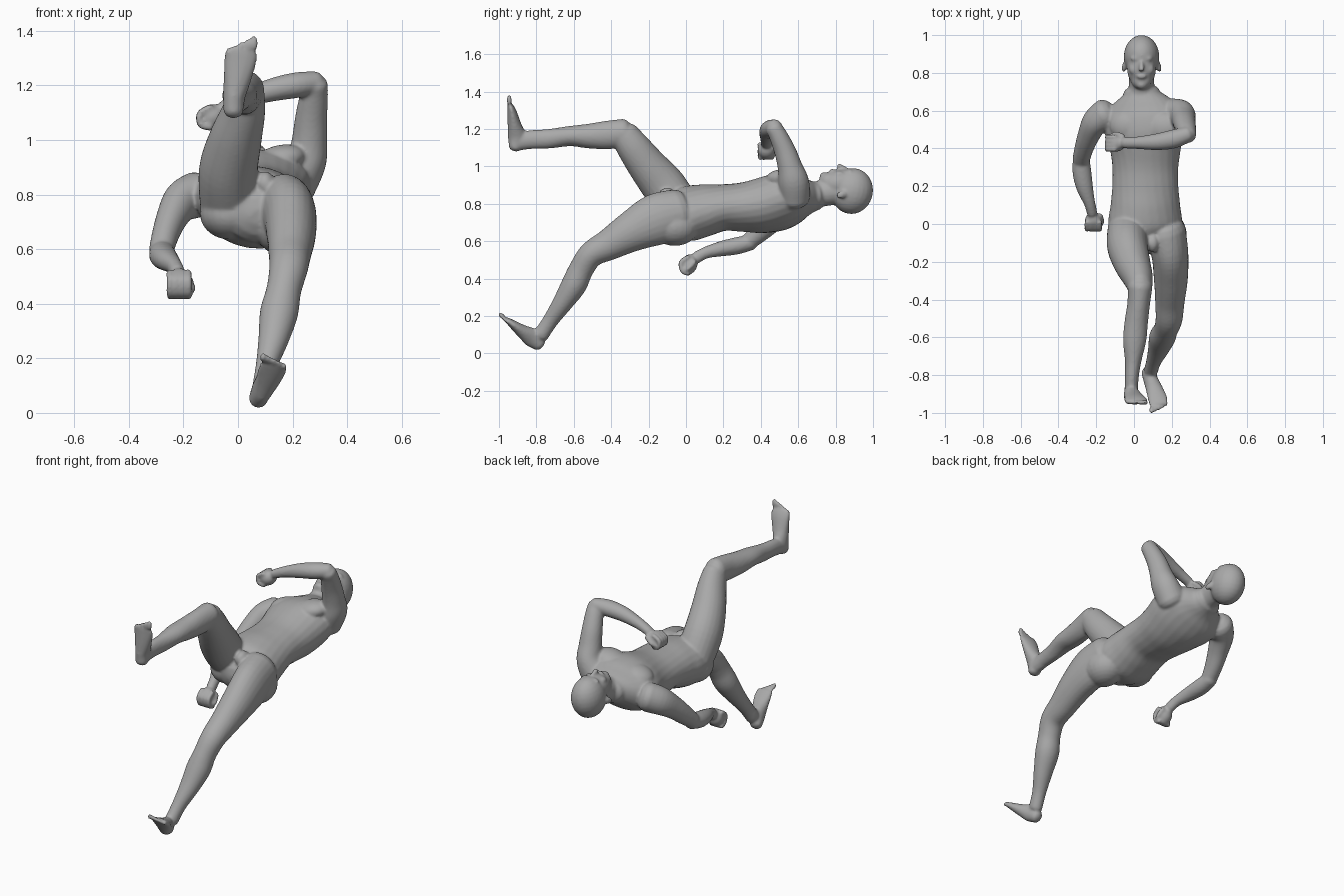
import bpy, bmesh, math
from mathutils import Vector, Matrix

skin = bpy.data.materials.new("grey_skin")
skin.diffuse_color = (0.4, 0.4, 0.4, 1)
parts = []


def finish(name, bm):
    bmesh.ops.recalc_face_normals(bm, faces=bm.faces)
    me = bpy.data.meshes.new(name)
    bm.to_mesh(me)
    bm.free()
    ob = bpy.data.objects.new(name, me)
    bpy.context.collection.objects.link(ob)
    parts.append(ob)
    return ob


def spline(pts, t):
    """Catmull-Rom value on a list of tuples."""
    i = min(int(t), len(pts) - 2)
    u = t - i
    p = [Vector(pts[max(0, min(len(pts) - 1, i + k))]) for k in (-1, 0, 1, 2)]
    return 0.5 * (2 * p[1] + (p[2] - p[0]) * u + (2 * p[0] - 5 * p[1] + 4 * p[2] - p[3]) * u * u
                  + (3 * p[1] - p[0] - 3 * p[2] + p[3]) * u ** 3)


def limb(name, pts, side=(1, 0, 0), sub=5, seg=24):
    """Loft ellipses along a path: x, y, z, side radius, other radius, roll in degrees."""
    pts = [tuple(p) + (0,) * (6 - len(p)) for p in pts]
    n = (len(pts) - 1) * sub
    rows = [spline(pts, k / sub) for k in range(n + 1)]
    pos = [Vector(r[:3]) for r in rows]
    rings = []
    for k, r in enumerate(rows):
        t = (pos[min(k + 1, n)] - pos[max(k - 1, 0)]).normalized()
        a = (Vector(side) - t * t.dot(Vector(side))).normalized()
        a = Matrix.Rotation(math.radians(r[5]), 3, t) @ a
        b = t.cross(a)
        ring = (pos[k], a * r[3], b * r[4])
        dome = []
        if k in (0, n):
            s = (-1 if k == 0 else 1) * min(r[3], r[4]) * 0.7
            for ang in (25, 50, 75):
                c, h = math.cos(math.radians(ang)), math.sin(math.radians(ang))
                dome.append((pos[k] + t * s * h, ring[1] * c, ring[2] * c))
        rings += dome[::-1] + [ring] if k == 0 else [ring] + dome
    bm = bmesh.new()
    loops = [[bm.verts.new(c + a * math.cos(2 * math.pi * j / seg) + b * math.sin(2 * math.pi * j / seg))
              for j in range(seg)] for c, a, b in rings]
    for p, q in zip(loops, loops[1:]):
        for j in range(seg):
            bm.faces.new((p[j], p[(j + 1) % seg], q[(j + 1) % seg], q[j]))
    bm.faces.new(loops[0][::-1])
    bm.faces.new(loops[-1])
    return finish(name, bm)


def blob(name, loc, rad, rot=(0, 0, 0)):
    """Ellipsoid mass."""
    bm = bmesh.new()
    m = Matrix.Translation(loc)
    for ang, ax in zip(rot, "XYZ"):
        m = m @ Matrix.Rotation(math.radians(ang), 4, ax)
    bmesh.ops.create_uvsphere(bm, u_segments=24, v_segments=14, radius=1,
                              matrix=m @ Matrix.Diagonal((*rad, 1)))
    return finish(name, bm)


# Torso, twisted between hips and shoulders
limb("torso", [(.07, -.08, .73, .14, .11, 10), (.06, 0, .745, .195, .145, 10), (.06, .1, .765, .185, .14, 6),
               (.06, .2, .78, .175, .125, 0), (.06, .3, .782, .175, .132, -4), (.06, .4, .79, .19, .147, -8),
               (.055, .5, .81, .215, .15, -11), (.05, .58, .825, .215, .13, -11),
               (.045, .64, .835, .165, .1, -9), (.04, .69, .84, .1, .078, -5)])
blob("left_buttock", (.17, -.06, .68), (.11, .13, .105))
blob("right_buttock", (-.03, -.03, .73), (.11, .12, .095))
blob("left_chest", (.15, .51, .925), (.1, .085, .055), (0, -14, 0))
blob("right_chest", (-.03, .52, .885), (.1, .085, .055), (0, -10, 0))
blob("groin", (.1, -.1, .84), (.035, .05, .045))

# Neck and head
limb("neck", [(.04, .6, .83, .1, .08), (.04, .7, .85, .07, .07), (.04, .8, .87, .068, .075)])
blob("skull", (.04, .888, .868), (.094, .112, .123), (-12, 0, 0))
blob("face", (.04, .825, .91), (.077, .108, .075), (12, 0, 0))
blob("jaw", (.04, .765, .92), (.056, .055, .05))
blob("chin", (.04, .74, .945), (.03, .026, .025))
blob("brow", (.04, .876, .972), (.06, .018, .016))
limb("nose", [(.04, .87, .977, .009, .01), (.04, .84, .993, .011, .013), (.04, .817, 1.002, .018, .014)], seg=12)
blob("lips", (.04, .782, .974), (.026, .014, .014))
for nm, s in (("left", 1), ("right", -1)):
    blob(nm + "_ear", (.04 + s * .09, .835, .85), (.014, .034, .02), (20, 0, s * 12))
    blob(nm + "_cheek", (.04 + s * .04, .82, .956), (.026, .03, .02))

# Raised left arm with the forearm across the chest
limb("left_upper_arm", [(.2, .58, .84, .09, .085), (.25, .575, .92, .074, .082), (.262, .555, 1.0, .065, .066),
                        (.268, .53, 1.08, .059, .058), (.278, .495, 1.16, .052, .05), (.285, .47, 1.205, .045, .045)])
limb("left_forearm", [(.285, .475, 1.21, .042, .042), (.21, .45, 1.2, .047, .05), (.12, .435, 1.182, .042, .044),
                      (.02, .43, 1.15, .032, .033), (-.05, .43, 1.12, .026, .03)], side=(0, 0, 1))
blob("left_fist", (-.095, .43, 1.085), (.052, .048, .045), (0, -30, 0))

# Lowered right arm
limb("right_upper_arm", [(-.15, .58, .8, .085, .085), (-.205, .54, .775, .07, .08), (-.24, .47, .72, .058, .066),
                         (-.265, .4, .655, .05, .056), (-.28, .34, .6, .046, .045)])
limb("right_forearm", [(-.28, .35, .595, .044, .042), (-.275, .27, .575, .05, .046), (-.26, .19, .56, .044, .041),
                       (-.235, .11, .54, .03, .032), (-.222, .06, .515, .028, .032)])
blob("right_fist", (-.215, .015, .475), (.046, .046, .058), (-25, 0, 0))

# Fingers curled over each fist
for i in range(4):
    y = .395 + i * .022
    limb("left_finger", [(-.1, y, 1.12, .013, .013), (-.14, y, 1.095, .013, .013),
                         (-.135, y, 1.055, .013, .013), (-.1, y, 1.045, .012, .012)], side=(0, 1, 0), seg=10)
    x = -.25 + i * .023
    limb("right_finger", [(x, .01, .515, .013, .013), (x, -.027, .485, .013, .013),
                          (x, -.018, .44, .013, .013), (x, .015, .425, .012, .012)], seg=10)
limb("left_thumb", [(-.06, .465, 1.1, .015, .015), (-.1, .478, 1.075, .013, .013), (-.125, .46, 1.06, .011, .011)],
     side=(0, 1, 0), seg=10)
limb("right_thumb", [(-.18, .045, .49, .015, .015), (-.168, .015, .455, .013, .013), (-.18, -.01, .44, .011, .011)],
     seg=10)

# Extended left leg
limb("left_leg", [(.165, -.04, .75, .11, .13), (.19, -.16, .715, .098, .138), (.195, -.29, .652, .09, .11),
                  (.19, -.41, .583, .078, .085), (.185, -.505, .53, .071, .07), (.168, -.56, .45, .064, .066),
                  (.15, -.6, .365, .07, .068), (.13, -.66, .27, .056, .054), (.105, -.725, .175, .04, .042),
                  (.09, -.775, .1, .037, .042)])
# Bent and raised right leg
limb("right_thigh", [(-.03, -.03, .77, .11, .11), (-.035, -.115, .89, .108, .118), (-.01, -.205, 1.0, .097, .104),
                     (.02, -.28, 1.1, .08, .09), (.032, -.33, 1.17, .066, .078)])
limb("right_shin", [(.032, -.33, 1.178, .066, .076), (.025, -.42, 1.168, .06, .076), (.012, -.52, 1.162, .062, .066),
                    (.003, -.62, 1.162, .061, .054), (-.005, -.73, 1.148, .043, .052), (-.012, -.82, 1.144, .036, .05),
                    (-.015, -.895, 1.135, .036, .05)])

# Feet
limb("left_foot", [(.073, -.785, .05, .034, .038), (.088, -.825, .085, .038, .05), (.108, -.875, .118, .045, .036),
                   (.125, -.925, .155, .052, .023), (.13, -.955, .178, .05, .015)])
limb("right_foot", [(-.017, -.912, 1.105, .036, .036), (-.014, -.905, 1.16, .041, .048),
                    (-.003, -.917, 1.22, .05, .037), (.008, -.93, 1.29, .06, .025), (.014, -.94, 1.325, .058, .016)])
for i in range(5):
    s = 1 - i * .1
    blob("left_toe", (.092 + i * .02, -.985 + i * .007, .202 - i * .008), (.012 * s, .023 * s, .014 * s), (-38, 0, 0))
    blob("right_toe", (.059 - i * .024, -.945, 1.355 - i * .009), (.015 * s, .014 * s, .028 * s))

# Fuse all the masses into one continuous skin
bpy.ops.object.select_all(action='DESELECT')
for ob in parts:
    ob.select_set(True)
body = parts[0]
bpy.context.view_layer.objects.active = body
bpy.ops.object.join()
body.name = "body"
mod = body.modifiers.new("fuse", 'REMESH')
mod.mode = 'VOXEL'
mod.voxel_size = 0.0075
mod = body.modifiers.new("soften", 'SMOOTH')
mod.factor = 0.5
mod.iterations = 6
bpy.ops.object.convert(target='MESH')
body.data.materials.clear()
body.data.materials.append(skin)
bpy.ops.object.shade_smooth()
